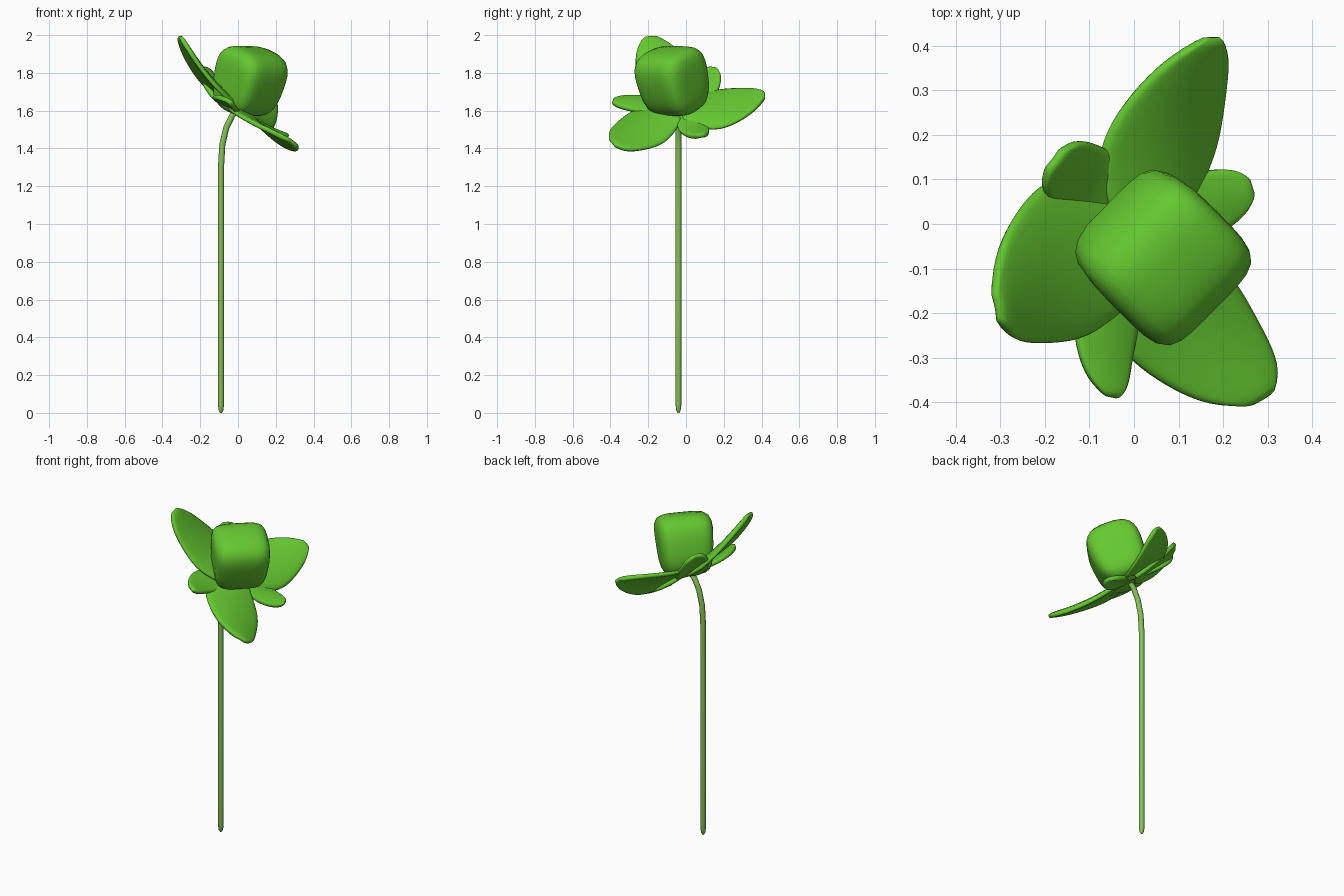
import bpy, bmesh, math
from mathutils import Vector, Matrix

if "Cube" in bpy.data.objects:
    bpy.data.objects.remove(bpy.data.objects["Cube"])


def material(name, color):
    m = bpy.data.materials.new(name)
    m.diffuse_color = color
    m.use_nodes = True
    m.node_tree.nodes["Principled BSDF"].inputs["Base Color"].default_value = m.diffuse_color
    return m


green = material("petal_green", (0.13, 0.58, 0.03, 1))
pale = material("stem_green", (0.24, 0.54, 0.10, 1))


def add_mesh(name, bm, mat):
    bmesh.ops.recalc_face_normals(bm, faces=bm.faces)
    me = bpy.data.meshes.new(name)
    bm.to_mesh(me)
    bm.free()
    me.materials.append(mat)
    for p in me.polygons:
        p.use_smooth = True
    ob = bpy.data.objects.new(name, me)
    bpy.context.collection.objects.link(ob)
    return ob


def petal(name, base, mid, tip, across, half, end):
    # Domed leaf: quadratic centre line swept by a width profile
    base, mid, tip = Vector(base), Vector(mid), Vector(tip)
    across = Vector(across).normalized()
    ctrl = 2 * mid - (base + tip) / 2
    normal = across.cross(tip - base).normalized()
    if normal.z < 0:
        normal = -normal
    bm, rows, n, k = bmesh.new(), [], 14, 8
    for i in range(n + 1):
        t = i / n
        c = base * (1 - t) ** 2 + ctrl * 2 * t * (1 - t) + tip * t ** 2
        if t < 0.45:
            w = 0.5 + 0.5 * math.sin(math.pi * t / 0.9)
        else:
            s = (t - 0.45) / 0.55
            w = (1 - (1 - end) * s ** 1.6) * max(0.12, 1 - s ** 9) ** 0.5
        row = []
        for j in range(k + 1):
            u = 2 * j / k - 1
            row.append(bm.verts.new(c + across * half * w * u
                                    - normal * 0.14 * half * (u * u - 0.4) * w))
        rows.append(row)
    for a, b in zip(rows, rows[1:]):
        for j in range(k):
            bm.faces.new((a[j], a[j + 1], b[j + 1], b[j]))
    ob = add_mesh(name, bm, green)
    sol = ob.modifiers.new("thickness", 'SOLIDIFY')
    sol.thickness, sol.offset = 0.026, 0
    sub = ob.modifiers.new("smooth", 'SUBSURF')
    sub.levels = sub.render_levels = 1


# Three large petals
petal("petal_back", (0.04, -0.02, 1.60), (0.072, 0.20, 1.62), (0.18, 0.42, 1.685),
      (1, 0, -0.8), 0.165, 0.32)
petal("petal_left", (0.02, -0.05, 1.61), (-0.16, -0.085, 1.765), (-0.31, -0.19, 1.995),
      (0.2, -1, -0.05), 0.182, 0.42)
petal("petal_front", (0.03, -0.06, 1.60), (0.122, -0.225, 1.51), (0.29, -0.395, 1.43),
      (0.125, 0.075, -0.085), 0.172, 0.5)
# Three small petals between them
petal("small_petal_back", (0.0, 0.0, 1.60), (-0.095, 0.08, 1.69), (-0.18, 0.145, 1.83),
      (0.6, 0.8, -0.1), 0.095, 0.65)
petal("small_petal_right", (0.03, 0.0, 1.59), (0.15, 0.04, 1.51), (0.265, 0.085, 1.465),
      (-0.3, 1, 0.2), 0.08, 0.5)
petal("small_petal_front", (0.0, -0.06, 1.60), (-0.06, -0.22, 1.635), (-0.05, -0.39, 1.65),
      (1, -0.2, -0.6), 0.085, 0.5)

# Central bud: rounded block, tilted forward, fuller on two sides
bm = bmesh.new()
bmesh.ops.create_cube(bm, size=2)
bmesh.ops.subdivide_edges(bm, edges=bm.edges, cuts=7, use_grid_fill=True)
for v in bm.verts:
    p = v.co
    yz = (abs(p.y) ** 2.9 + abs(p.z) ** 2.9) ** (1 / 2.9)
    p /= (yz ** 5 + abs(p.x) ** 5) ** 0.2
    taper = 0.92 + 0.08 * p.z
    v.co = Vector((p.x * 0.165 * taper, p.y * 0.168 * taper, p.z * 0.178))
axis = Vector((0.25, -0.22, 0.94)).normalized()
side = Vector((1, 1, 0))
side = (side - axis * side.dot(axis)).normalized()
rot = Matrix((side, axis.cross(side), axis)).transposed().to_4x4()
bmesh.ops.transform(bm, matrix=Matrix.Translation((0.057, -0.068, 1.755)) @ rot, verts=bm.verts)
add_mesh("bud", bm, green)

# Stem: straight tube bending into the flower, pointed foot
path = [(-0.09, -0.04, 0.0, 0.3), (-0.09, -0.04, 0.012, 0.75), (-0.09, -0.04, 0.04, 1),
        (-0.09, -0.04, 0.7, 1), (-0.09, -0.04, 1.30, 1), (-0.083, -0.04, 1.42, 1),
        (-0.062, -0.04, 1.51, 1), (-0.03, -0.04, 1.575, 1), (0.02, -0.04, 1.625, 1)]
cu = bpy.data.curves.new("stem", 'CURVE')
cu.dimensions = '3D'
cu.bevel_depth, cu.bevel_resolution, cu.use_fill_caps = 0.016, 3, True
sp = cu.splines.new('POLY')
sp.points.add(len(path) - 1)
for pt, (x, y, z, r) in zip(sp.points, path):
    pt.co, pt.radius = (x, y, z, 1), r
sp.use_smooth = True
cu.materials.append(pale)
bpy.context.collection.objects.link(bpy.data.objects.new("stem", cu))
